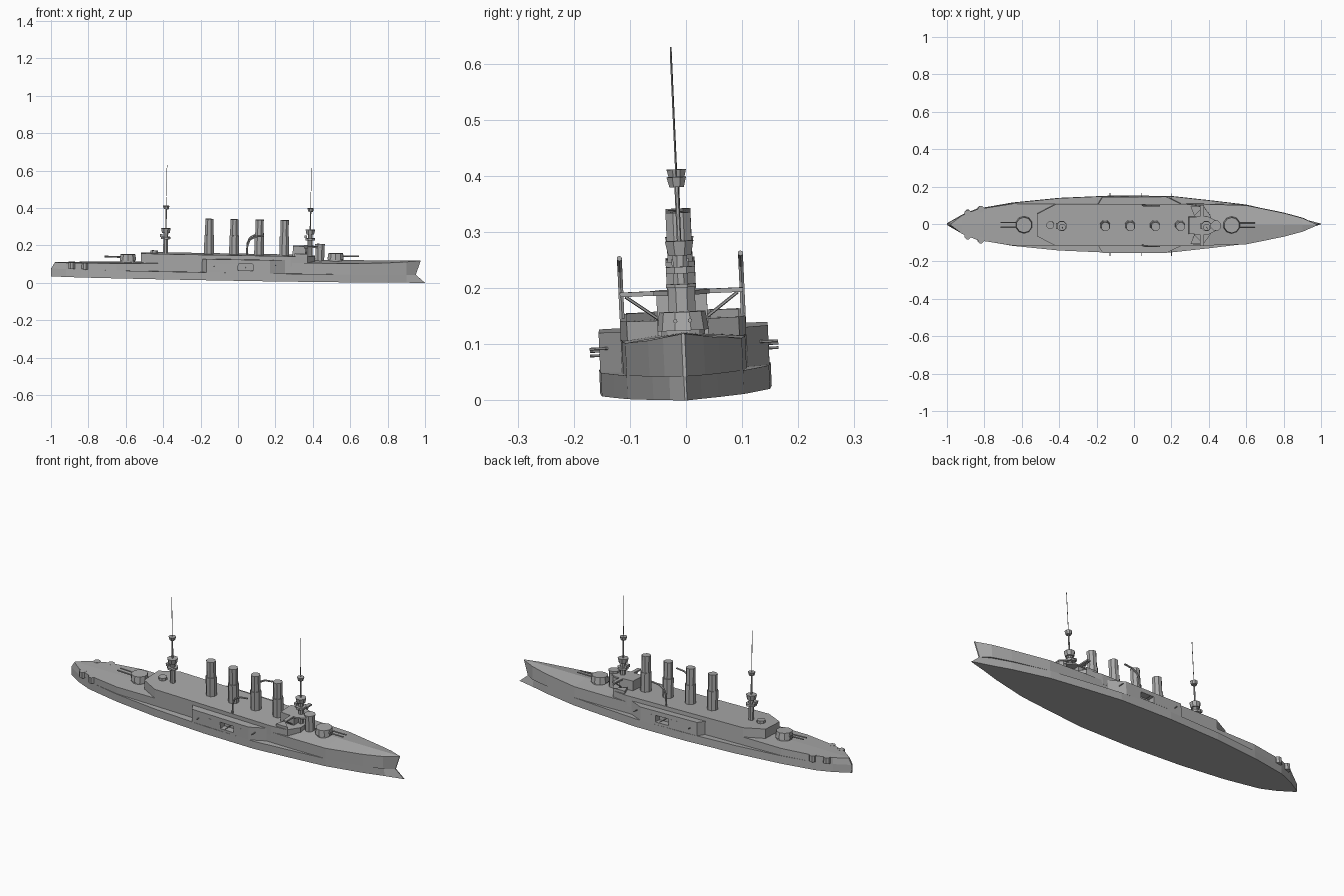
import bpy
import bmesh
from math import cos, sin, pi
from mathutils import Matrix, Vector

default_cube = bpy.data.objects.get("Cube")
if default_cube:
    bpy.data.objects.remove(default_cube, do_unlink=True)

# One painted grey for the whole ship
grey = bpy.data.materials.new("ship_grey")
grey.use_nodes = True
colour = (0.4, 0.4, 0.4, 1)
grey.diffuse_color = colour
grey.node_tree.nodes["Principled BSDF"].inputs["Base Color"].default_value = colour

# The ship trims slightly by the bow and heels a little
TILT = (Matrix.Translation((0, 0, 0.0175))
        @ Matrix.Rotation(0.0175, 4, "Y") @ Matrix.Rotation(0.045, 4, "X"))
SIDES = {"left": 1, "right": -1}


def finish(name, mesh_data):
    """Turn a bmesh into a tilted, flat shaded grey object."""
    bmesh.ops.remove_doubles(mesh_data, verts=mesh_data.verts, dist=0.00001)
    bmesh.ops.recalc_face_normals(mesh_data, faces=mesh_data.faces)
    mesh = bpy.data.meshes.new(name)
    mesh_data.to_mesh(mesh)
    mesh_data.free()
    mesh.materials.append(grey)
    mesh.transform(TILT)
    part = bpy.data.objects.new(name, mesh)
    bpy.context.collection.objects.link(part)
    return part


def loft(name, rings):
    """Skin a list of equal closed rings and cap both ends."""
    mesh_data = bmesh.new()
    loops = [[mesh_data.verts.new(point) for point in ring] for ring in rings]
    count = len(loops[0])
    for first, second in zip(loops, loops[1:]):
        for i in range(count):
            j = (i + 1) % count
            mesh_data.faces.new((first[i], first[j], second[j], second[i]))
    mesh_data.faces.new(loops[0])
    mesh_data.faces.new(loops[-1])
    return finish(name, mesh_data)


def prism(name, outline, bottom, top):
    return loft(name, [[(x, y, z) for x, y in outline] for z in (bottom, top)])


def mirrored(half):
    return half + [(x, -y) for x, y in reversed(half)]


def drum(name, x, y, radius, bottom, top, sides=8, taper=1.0):
    rings = []
    for z, r in ((bottom, radius), (top, radius * taper)):
        angles = [2 * pi * (i + 0.5) / sides for i in range(sides)]
        rings.append([(x + r * cos(a), y + r * sin(a), z) for a in angles])
    return loft(name, rings)


def box(name, x, y, bottom, length, width, height):
    a, b = length / 2, width / 2
    outline = [(x - a, y - b), (x + a, y - b), (x + a, y + b), (x - a, y + b)]
    return prism(name, outline, bottom, bottom + height)


def rod(name, points, radius, sides=6):
    """Straight bars joined end to end along a path."""
    mesh_data = bmesh.new()
    for start, end in zip(points, points[1:]):
        start, end = Vector(start), Vector(end)
        turn = (end - start).to_track_quat("Z", "Y").to_matrix().to_4x4()
        bmesh.ops.create_cone(
            mesh_data, cap_ends=True, segments=sides, radius1=radius,
            radius2=radius, depth=(end - start).length,
            matrix=Matrix.Translation((start + end) / 2) @ turn)
    return finish(name, mesh_data)


# Hull: station x, waterline half beam, upper half beam, deck edge, deck centre
LEDGE = 0.042
stations = [
    (-.92, .05, .05, .076, .077), (-.84, .082, .082, .077, .079),
    (-.65, .115, .112, .08, .083), (-.4, .14, .112, .085, .088),
    (-.1, .153, .112, .1, .1), (.2, .15, .112, .1, .1),
    (.4, .128, .11, .1, .112), (.6, .104, .104, .1, .114),
    (.8, .058, .063, .106, .117), (.9, .028, .036, .112, .119)]


def hull_ring(keel_x, ledge_x, deck_x, beam, upper, edge, crown):
    half = [(keel_x, beam, 0), (ledge_x, beam, LEDGE), (ledge_x, upper, LEDGE),
            (deck_x, upper, edge)]
    other = [(x, -y, z) for x, y, z in reversed(half)]
    return half + [(deck_x, 0, crown)] + other


rings = [hull_ring(-1, -1, -.98, .004, .004, .075, .076)]
rings += [hull_ring(s[0], s[0], s[0], *s[1:]) for s in stations]
rings.append(hull_ring(1, .95, .975, .002, .003, .118, .12))
loft("hull", rings)

# Raised midship deck house
prism("midship_deck", mirrored([(-.52, .06), (-.42, .112), (.28, .112),
                                (.37, .1), (.41, .045)]), .08, .134)

# Side gun casemates with an open port amidships
for side, s in SIDES.items():
    full = [(-.2, .1), (-.17, .15), (.17, .151), (.25, .112), (.25, .1)]
    port = [(0, .151), (0, .115), (.08, .115), (.08, .151)]
    layers = ((full, LEDGE, .055), (full[:2] + port + full[2:], .055, .09),
              (full, .09, .113))
    for label, (outline, low, high) in zip(("lower", "port", "upper"), layers):
        prism(f"{side}_casemate_{label}", [(x, s * y) for x, y in outline], low, high)
    for i, (x, z) in enumerate(((-.13, .075), (.04, .07), (.2, .085))):
        rod(f"{side}_casemate_gun_{i}", [(x, s * .11, z), (x, s * .168, z)], .0025)
    # Stern gun sponsons
    for i, (x, y) in enumerate(((-.89, .062), (-.82, .083))):
        drum(f"{side}_stern_sponson_{i}", x, s * y, .018, .045, .078)
    # Goose neck boat crane
    path = [(.045, .134), (.047, .19), (.06, .22), (.09, .237), (.135, .243)]
    rod(f"{side}_boat_crane", [(x, s * .108, z) for x, z in path], .005)
    # Bridge wing, its post and the sloped screen below it
    box(f"{side}_bridge_wing", .36, s * .075, .178, .02, .07, .008)
    rod(f"{side}_wing_strut", [(.36, s * .04, .134), (.36, s * .1, .178)], .003)
    prism(f"{side}_gun_screen", [(.32, s * .05), (.37, s * .1), (.3, s * .1)],
          .134, .148)

# Main gun turrets, facing the stern and the bow
for name, x, base, facing in (("aft", -.59, .08, -1), ("fore", .52, .105, 1)):
    drum(f"{name}_barbette", x, 0, .04, base - .01, base + .012, 12)
    drum(f"{name}_turret", x, 0, .046, base + .012, base + .045, 10, .9)
    for side, s in SIDES.items():
        rod(f"{name}_{side}_gun", [(x, s * .013, base + .029),
            (x + facing * .125, s * .013, base + .031)], .004)

# Four funnels, each with a wider casing at the foot
for i in range(4):
    x = -.158 + i * .134
    drum(f"funnel_casing_{i}", x, 0, .028, .13, .235, 8)
    drum(f"funnel_{i}", x, 0, .024, .235, .322, 8)

# Bridge, chart house, conning tower and after shelter
box("bridge_house", .33, 0, .134, .08, .09, .044)
prism("bridge_deck", mirrored([(.29, .045), (.39, .05), (.44, .025)]), .178, .186)
drum("conning_tower", .435, 0, .026, .105, .192, 8)
drum("conning_tower_roof", .435, 0, .029, .192, .198, 8)
drum("after_shelter", -.45, 0, .022, .13, .148, 8)

# Masts: thick lower trunk, two fighting tops, crow's nest and pole
for name, x, shift, peak in (("aft", -.39, 0, .606), ("fore", .382, .006, .604)):
    drum(f"{name}_mast_trunk", x, 0, .014, .11, .255 + shift, 8)
    rod(f"{name}_mast_pole", [(x, 0, .25), (x, 0, .385)], .004)
    rod(f"{name}_topmast", [(x, 0, .385), (x, 0, peak)], .0015)
    drum(f"{name}_lower_top", x, 0, .028, .21 + shift, .222 + shift, 8)
    drum(f"{name}_upper_top", x, 0, .022, .242 + shift, .268 + shift, 8, 1.25)
    drum(f"{name}_crows_nest", x, 0, .014, .37, .388, 8, 1.35)
    box(f"{name}_searchlight", x - .024, 0, .222 + shift, .014, .03, .014)
